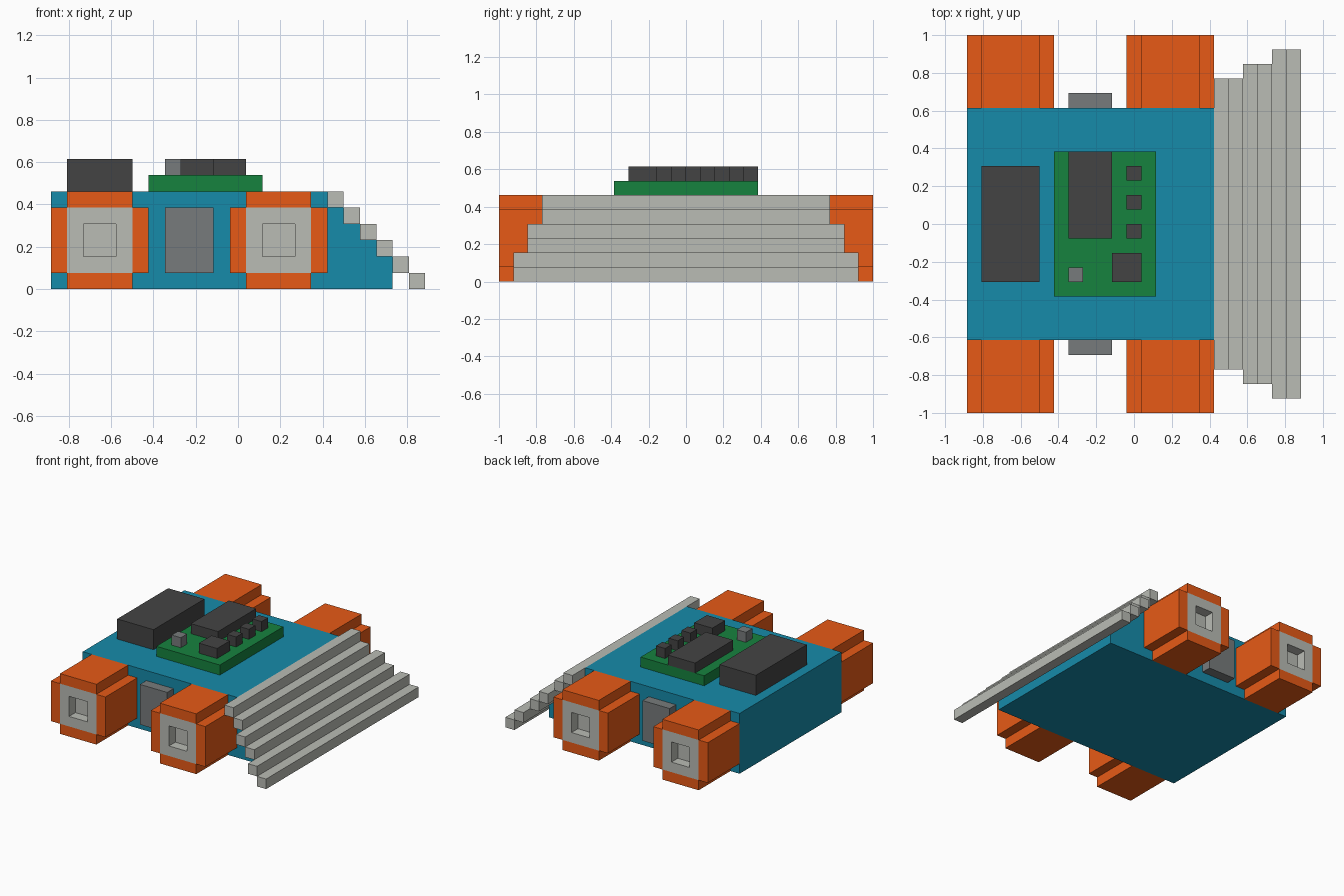
import bpy, bmesh
from mathutils import Vector

if "Cube" in bpy.data.objects:
    bpy.data.objects.remove(bpy.data.objects["Cube"])

U = 1 / 13          # one block
X0 = 11.5           # block column that lies on x = 0


def material(name, rgb):
    lin = [((c / 255 + 0.055) / 1.055) ** 2.4 for c in rgb]
    m = bpy.data.materials.new(name)
    m.diffuse_color = (*lin, 1)
    m.use_nodes = True
    m.node_tree.nodes["Principled BSDF"].inputs["Base Color"].default_value = m.diffuse_color
    return m


TEAL = material("teal", (22, 139, 170))
ORANGE = material("orange", (231, 90, 22))
LIGHT = material("light grey", (186, 188, 181))
MID = material("mid grey", (119, 123, 124))
DARK = material("dark grey", (68, 68, 68))
GREEN = material("green", (22, 130, 63))


def pt(x, y, z):
    return Vector(((x - X0) * U, y * U, z * U))


def add_box(bm, x0, x1, y0, y1, z0, z1):
    y0, y1 = sorted((y0, y1))
    verts = bmesh.ops.create_cube(bm, size=1)["verts"]
    lo, hi = pt(x0, y0, z0), pt(x1, y1, z1)
    for v in verts:
        v.co = Vector([hi[i] if v.co[i] > 0 else lo[i] for i in range(3)])


def finish(bm, name, mat):
    bmesh.ops.recalc_face_normals(bm, faces=bm.faces[:])
    me = bpy.data.meshes.new(name)
    bm.to_mesh(me)
    bm.free()
    me.materials.append(mat)
    ob = bpy.data.objects.new(name, me)
    bpy.context.collection.objects.link(ob)
    return ob


def boxes(name, mat, *dims):
    bm = bmesh.new()
    for d in dims:
        add_box(bm, *d)
    return finish(bm, name, mat)


# Body: side profile with a stepped front, extruded across the width
profile = [(0, 0), (21, 0), (21, 2)]
for k in range(2, 6):
    profile += [(22 - k, k), (22 - k, k + 1)]
profile = list(dict.fromkeys(profile + [(0, 6)]))
bm = bmesh.new()
face = bm.faces.new([bm.verts.new(pt(x, -8, z)) for x, z in profile])
ext = bmesh.ops.extrude_face_region(bm, geom=[face], use_keep_orig=True)["geom"]
bmesh.ops.translate(bm, vec=(0, 16 * U, 0),
                    verts=[g for g in ext if isinstance(g, bmesh.types.BMVert)])
finish(bm, "body", TEAL)

# Front plough: diagonal steps of bars, wider towards the ground
for k in range(6):
    w = 12 - k // 2
    boxes(f"plough_bar_{k + 1}", LIGHT, (22 - k, 23 - k, -w, w, k, k + 1))


def wheel(label, x, side):
    # Tyre: four blocks around the hub, leaving notched corners
    a, b = 8 * side, 13 * side
    boxes(label + "_tyre", ORANGE,
          (x, x + 1, a, b, 1, 5), (x + 5, x + 6, a, b, 1, 5),
          (x + 1, x + 5, a, b, 0, 1), (x + 1, x + 5, a, b, 5, 6))
    # Hub: square with a recess in its outer face
    bm = bmesh.new()
    add_box(bm, x + 1, x + 5, a, b, 1, 5)
    bmesh.ops.recalc_face_normals(bm, faces=bm.faces[:])
    outer = max(bm.faces, key=lambda f: f.calc_center_median().y * side)
    bmesh.ops.inset_individual(bm, faces=[outer], thickness=U, use_even_offset=True)
    inner = bmesh.ops.extrude_discrete_faces(bm, faces=[outer])["faces"][0]
    bmesh.ops.translate(bm, vec=(0, -side * U, 0), verts=inner.verts[:])
    finish(bm, label + "_hub", LIGHT)


for side, s_name in ((-1, "right"), (1, "left")):
    wheel("rear_" + s_name, 0, side)
    wheel("front_" + s_name, 11, side)
    # Side panel between the wheels
    boxes("side_panel_" + s_name, MID, (7, 10, 8 * side, 9 * side, 1, 5))

# Battery box and circuit board on the deck
boxes("battery_box", DARK, (1, 5, -4, 4, 6, 8))
boxes("circuit_board", GREEN, (6, 13, -5, 5, 6, 7))

# Components on the board
boxes("large_chip", DARK, (7, 10, -1, 5, 7, 8))
boxes("square_chip", DARK, (10, 12, -4, -2, 7, 8))
boxes("small_part", MID, (7, 8, -4, -3, 7, 8))
for n, y in enumerate((-1, 1, 3)):
    boxes(f"pin_{n + 1}", DARK, (11, 12, y, y + 1, 7, 8))
